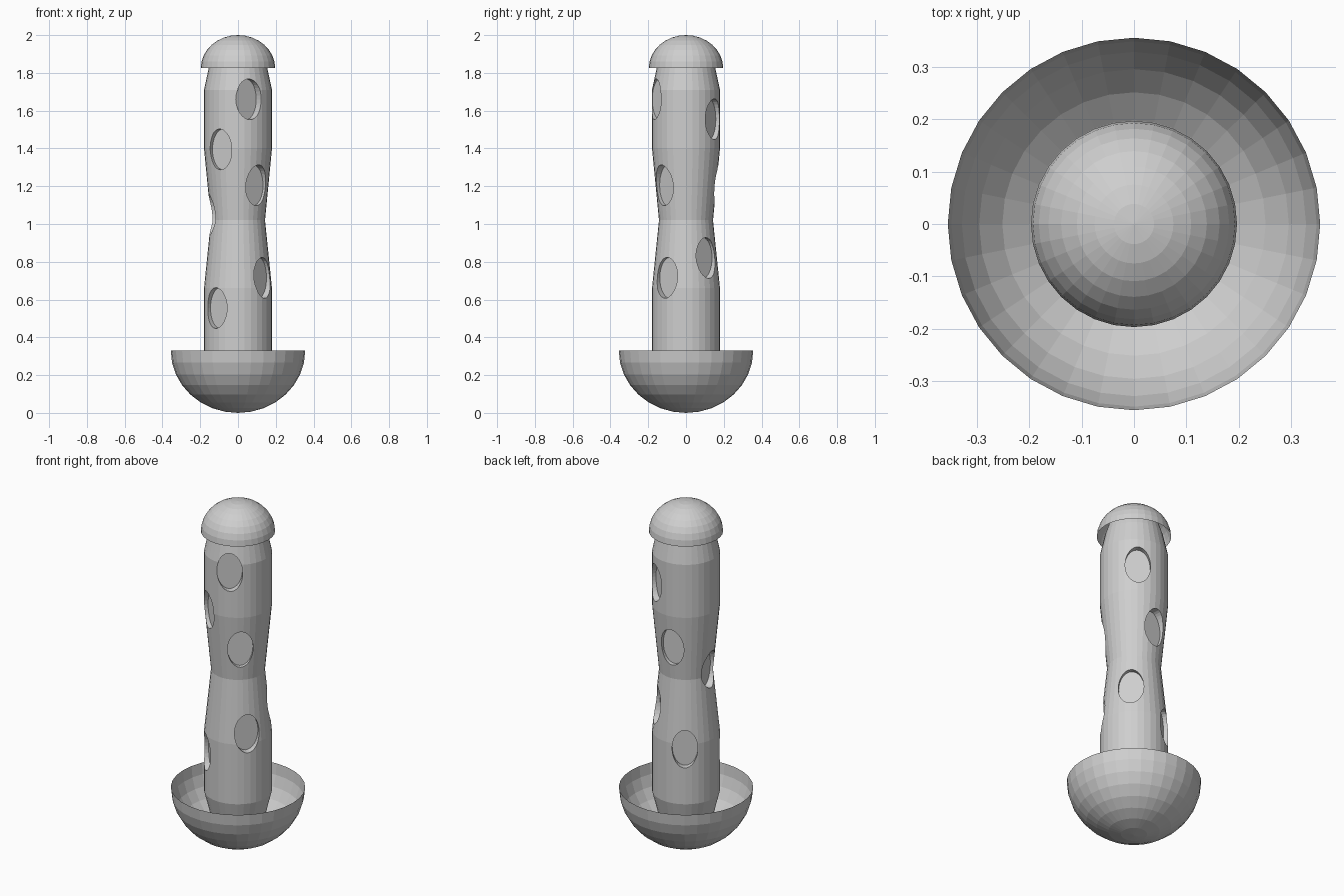
import bpy, bmesh, math
from mathutils import Matrix, Vector

if "Cube" in bpy.data.objects:
    bpy.data.objects.remove(bpy.data.objects["Cube"], do_unlink=True)

grey = bpy.data.materials.new("plain_grey")
grey.use_nodes = True
colour = (0.62, 0.62, 0.62, 1)
grey.diffuse_color = colour
grey.node_tree.nodes["Principled BSDF"].inputs["Base Color"].default_value = colour


def make_object(name, bm):
    mesh = bpy.data.meshes.new(name)
    bm.to_mesh(mesh)
    bm.free()
    mesh.materials.append(grey)
    obj = bpy.data.objects.new(name, mesh)
    bpy.context.collection.objects.link(obj)
    return obj


def half_dome(name, radius, height, z, up):
    """Open half sphere: up = 1 gives a dome, up = -1 a bowl."""
    bm = bmesh.new()
    bmesh.ops.create_uvsphere(bm, u_segments=32, v_segments=16, radius=1)
    bmesh.ops.delete(bm, geom=[v for v in bm.verts if v.co.z * up < -0.01], context="VERTS")
    bmesh.ops.scale(bm, vec=(radius, radius, height), verts=bm.verts)
    bmesh.ops.translate(bm, vec=(0, 0, z), verts=bm.verts)
    return make_object(name, bm)


# Bowl at the foot and cap on the top, both open shells
half_dome("base_bowl", 0.356, 0.33, 0.33, -1)
half_dome("top_cap", 0.197, 0.175, 1.825, 1)

# Waisted shaft: rings of (height, radius) bridged into a closed solid
profile = [(0.02, 0.115), (0.21, 0.155), (0.31, 0.18), (0.66, 0.18), (1.02, 0.143),
           (1.40, 0.18), (1.71, 0.18), (1.83, 0.154), (1.92, 0.125)]
bm = bmesh.new()
rings = []
for z, r in profile:
    ring = bmesh.ops.create_circle(bm, segments=32, radius=r,
                                   matrix=Matrix.Translation((0, 0, z)))["verts"]
    rings.append(ring)
for low, high in zip(rings, rings[1:]):
    for i in range(32):
        j = (i + 1) % 32
        bm.faces.new((low[i], low[j], high[j], high[i]))
bm.faces.new(rings[0])
bm.faces.new(rings[-1])
bmesh.ops.recalc_face_normals(bm, faces=bm.faces)
shaft = make_object("shaft", bm)


def shaft_radius(z):
    for (z0, r0), (z1, r1) in zip(profile, profile[1:]):
        if z0 <= z <= z1:
            return r0 + (r1 - r0) * (z - z0) / (z1 - z0)


# Oval recesses: (angle from the front, height, twist of the floor)
recesses = [(17, 1.66, 20), (-33, 1.395, 0), (40, 1.205, 0), (-83, 1.05, 0),
            (52, 0.715, 0), (-41, 0.555, 0), (147, 1.555, 0), (134, 0.82, 0),
            (186, 1.21, 0), (-147, 0.63, 0)]
bm = bmesh.new()
for angle, z, twist in recesses:
    a = math.radians(angle)
    t = math.radians(angle + twist)
    floor = shaft_radius(z) - 0.036
    outward = Vector((math.sin(t), -math.cos(t), 0))
    centre = Vector((math.sin(a), -math.cos(a), 0)) * floor + outward * 0.1
    centre.z = z
    place = (Matrix.Translation(centre) @ Matrix.Rotation(t, 4, "Z")
             @ Matrix.Rotation(math.pi / 2, 4, "X") @ Matrix.Diagonal((0.068, 0.108, 1, 1)))
    bmesh.ops.create_cone(bm, cap_ends=True, segments=32, radius1=1, radius2=1,
                          depth=0.2, matrix=place)
cutter = make_object("recess_cutter", bm)
cutter.hide_render = True

# Carve the recesses and drop the cutter
cut = shaft.modifiers.new("recesses", "BOOLEAN")
cut.operation = "DIFFERENCE"
cut.solver = "EXACT"
cut.use_self = True
cut.object = cutter
bpy.context.view_layer.objects.active = shaft
shaft.select_set(True)
bpy.ops.object.modifier_apply(modifier=cut.name)
bpy.data.objects.remove(cutter, do_unlink=True)
